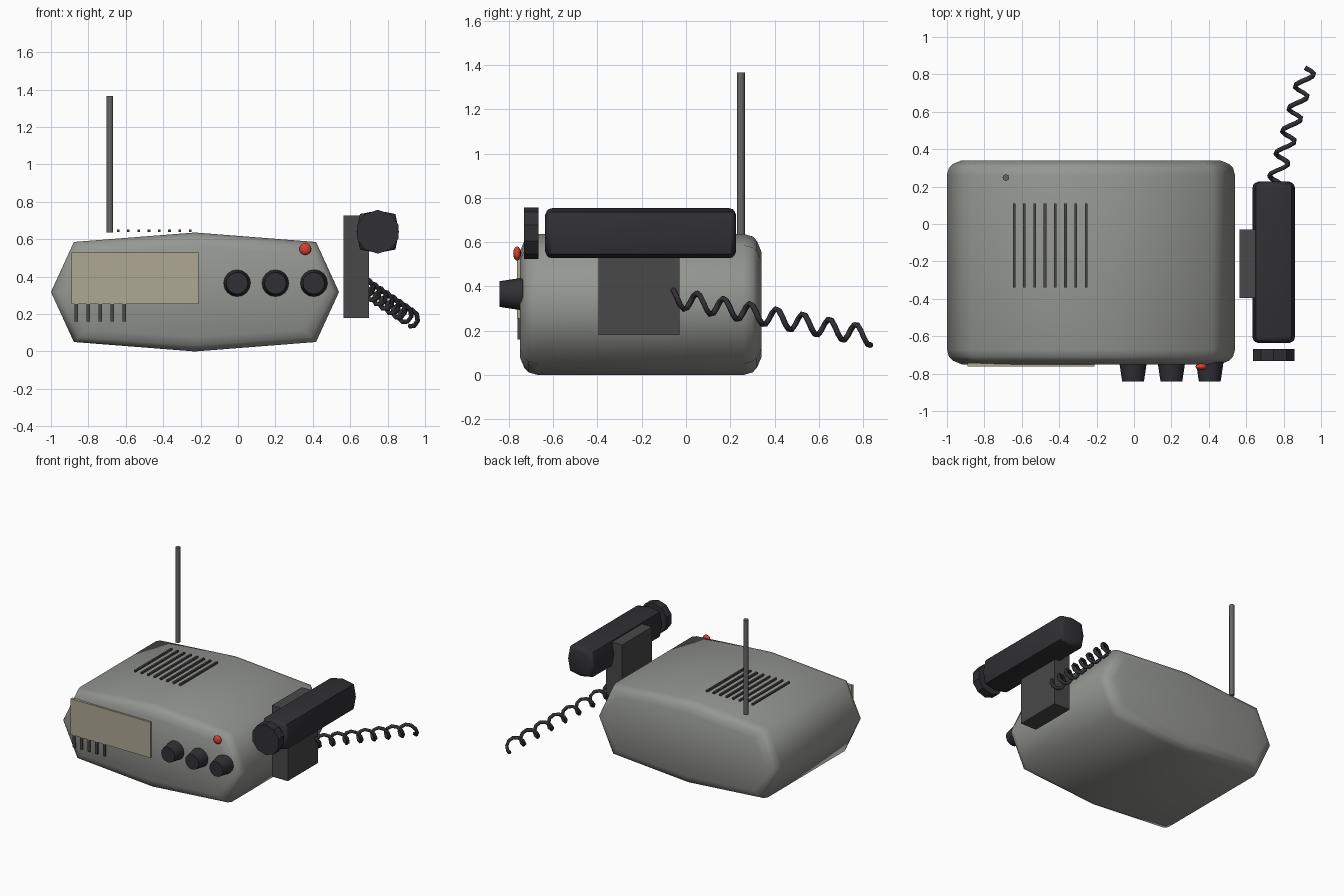
import bpy, bmesh
from math import sin, cos, pi, radians, copysign
from mathutils import Matrix

if "Cube" in bpy.data.objects:
    bpy.data.objects.remove(bpy.data.objects["Cube"])


def mat(name, rgb):
    m = bpy.data.materials.new(name)
    m.diffuse_color = (*rgb, 1)
    m.use_nodes = True
    m.node_tree.nodes["Principled BSDF"].inputs["Base Color"].default_value = m.diffuse_color
    return m


CASE = mat("case_grey", (0.30, 0.31, 0.29))
BLACK = mat("black_plastic", (0.03, 0.03, 0.034))
DARK = mat("dark_grey", (0.065, 0.065, 0.065))
METAL = mat("antenna_grey", (0.13, 0.13, 0.13))
SCREEN = mat("beige_screen", (0.42, 0.39, 0.29))
RED = mat("red_lamp", (0.7, 0.05, 0.03))


def finish(name, bm, material, angle=None):
    bmesh.ops.recalc_face_normals(bm, faces=bm.faces)
    me = bpy.data.meshes.new(name)
    bm.to_mesh(me)
    bm.free()
    ob = bpy.data.objects.new(name, me)
    bpy.context.collection.objects.link(ob)
    me.materials.append(material)
    if angle:
        bpy.ops.object.select_all(action='DESELECT')
        ob.select_set(True)
        bpy.context.view_layer.objects.active = ob
        bpy.ops.object.shade_smooth_by_angle(angle=radians(angle))
    return ob


def box(name, lo, hi, material):
    bm = bmesh.new()
    size = [b - a for a, b in zip(lo, hi)]
    mid = [(a + b) / 2 for a, b in zip(lo, hi)]
    bmesh.ops.create_cube(bm, size=1, matrix=Matrix.Translation(mid) @ Matrix.Diagonal((*size, 1)))
    return finish(name, bm, material)


def cone(name, centre, r1, r2, depth, sides, material, along_y=False, angle=None):
    bm = bmesh.new()
    rot = Matrix.Rotation(pi / 2 if along_y else 0, 4, 'X')
    bmesh.ops.create_cone(bm, cap_ends=True, segments=sides, radius1=r1, radius2=r2, depth=depth,
                          matrix=Matrix.Translation(centre) @ rot)
    return finish(name, bm, material, angle)


def squircle_loft(name, cx, cz, rx, rz, rings, material, angle):
    """Eight-sided superellipse swept along y; rings are (y, inset)."""
    def sq(v):
        return copysign(abs(v) ** 0.5, v) if abs(v) > 1e-6 else 0
    bm = bmesh.new()
    loops = []
    for y, d in rings:
        loops.append([bm.verts.new((cx + (rx - d) * sq(cos(i * pi / 4)), y,
                                    cz + (rz - d) * sq(sin(i * pi / 4)))) for i in range(8)])
    for a, b in zip(loops, loops[1:]):
        for i in range(8):
            j = (i + 1) % 8
            bm.faces.new((a[i], a[j], b[j], b[i]))
    bm.faces.new(loops[0])
    bm.faces.new(loops[-1])
    return finish(name, bm, material, angle)


def rounded_rings(y0, y1, r):
    end = [(0, r), (0.25 * r, 0.4 * r), (0.5 * r, 0.14 * r), (r, 0)]
    return [(y0 + t, d) for t, d in end] + [(y1 - t, d) for t, d in reversed(end)]


# main case
squircle_loft("radio_case", -0.23, 0.318, 0.77, 0.318, rounded_rings(-0.75, 0.34, 0.078), CASE, 65)

# front panel: screen, vertical slots, knobs, lamp
box("display_panel", (-0.89, -0.763, 0.255), (-0.21, -0.742, 0.53), SCREEN)
for i in range(5):
    x = -0.865 + i * 0.064
    box(f"front_slot_{i + 1}", (x - 0.009, -0.761, 0.16), (x + 0.009, -0.742, 0.30), DARK)
for i in range(3):
    cone(f"control_knob_{i + 1}", (-0.005 + i * 0.205, -0.79, 0.365), 0.074, 0.058, 0.106, 16,
         BLACK, True, 30)
bm = bmesh.new()
bmesh.ops.create_uvsphere(bm, u_segments=12, v_segments=8, radius=0.032,
                          matrix=Matrix.Translation((0.36, -0.763, 0.548)) @ Matrix.Diagonal((1, 0.55, 1, 1)))
finish("warning_lamp", bm, RED, 60)

# speaker grille on top
for i in range(8):
    x = -0.641 + i * 0.055
    box(f"grille_bar_{i + 1}", (x - 0.007, -0.34, 0.638), (x + 0.007, 0.11, 0.652), DARK)

# antenna
cone("antenna", (-0.685, 0.248, 1.0), 0.018, 0.018, 0.73, 8, METAL, False, 50)

# handset with its bracket and mouthpiece
box("handset_bracket", (0.565, -0.395, 0.18), (0.70, -0.03, 0.727), DARK)
squircle_loft("handset", 0.747, 0.64, 0.113, 0.113, rounded_rings(-0.637, 0.227, 0.032), BLACK, 65)
cone("mouthpiece", (0.747, -0.70, 0.64), 0.117, 0.117, 0.066, 10, BLACK, True)

# coiled cord
curve = bpy.data.curves.new("cord_path", 'CURVE')
curve.dimensions = '3D'
curve.bevel_depth = 0.013
curve.bevel_resolution = 1
curve.use_fill_caps = True
N, PITCH, Y0, Y1 = 62, 0.1195, -0.07, 0.835
spline = curve.splines.new('POLY')
spline.points.add(N - 1)
for i, p in enumerate(spline.points):
    d = (Y1 - Y0) * i / (N - 1)
    a = 2 * pi * (d - 0.002) / PITCH
    p.co = (0.672 + 0.285 * d + 0.042 * sin(a), Y0 + d, 0.35 - 0.195 * d + 0.042 * cos(a), 1)
cord = bpy.data.objects.new("coiled_cord", curve)
bpy.context.collection.objects.link(cord)
curve.materials.append(BLACK)
